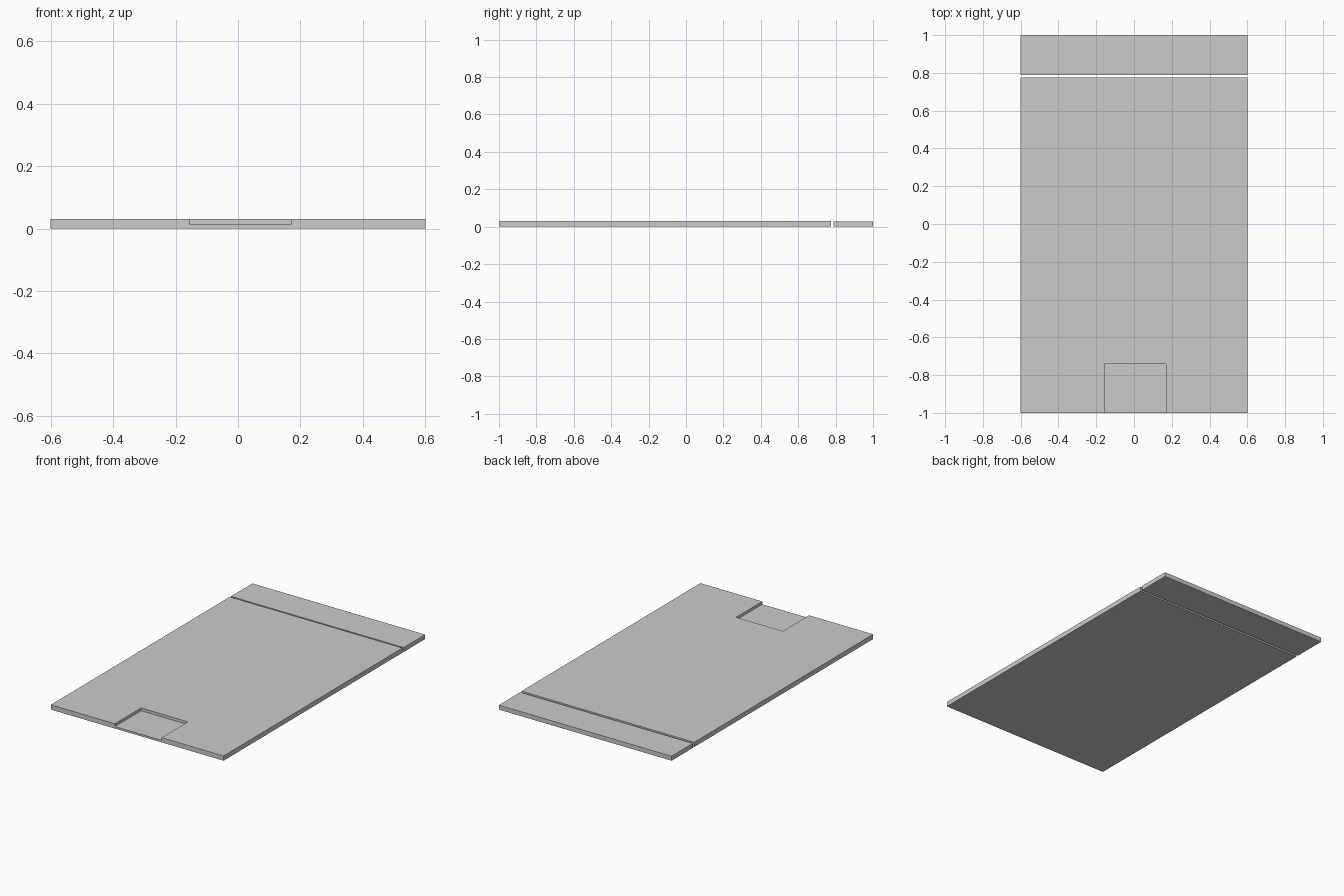
import bpy

if "Cube" in bpy.data.objects:
    bpy.data.objects.remove(bpy.data.objects["Cube"])


def box(name, x0, x1, y0, y1, z0, z1):
    bpy.ops.mesh.primitive_cube_add(size=1)
    ob = bpy.context.object
    ob.name = name
    ob.location = ((x0 + x1) / 2, (y0 + y1) / 2, (z0 + z1) / 2)
    ob.scale = (x1 - x0, y1 - y0, z1 - z0)
    bpy.ops.object.transform_apply(location=True, rotation=False, scale=True)
    return ob


# main slab
slab = box("main_slab", -0.6, 0.6, -1.0, 0.775, 0.0, 0.03)

# shallow recess open to the front edge
cutter = box("recess_cutter", -0.155, 0.17, -1.1, -0.74, 0.0125, 0.1)
cutter.hide_render = True
mod = slab.modifiers.new("recess", "BOOLEAN")
mod.operation = "DIFFERENCE"
mod.solver = "EXACT"
mod.object = cutter
bpy.context.view_layer.objects.active = slab
bpy.ops.object.modifier_apply(modifier=mod.name)
bpy.data.objects.remove(cutter, do_unlink=True)

# separate strip behind a narrow gap
box("back_strip", -0.6, 0.6, 0.788, 1.0, 0.0, 0.028)
